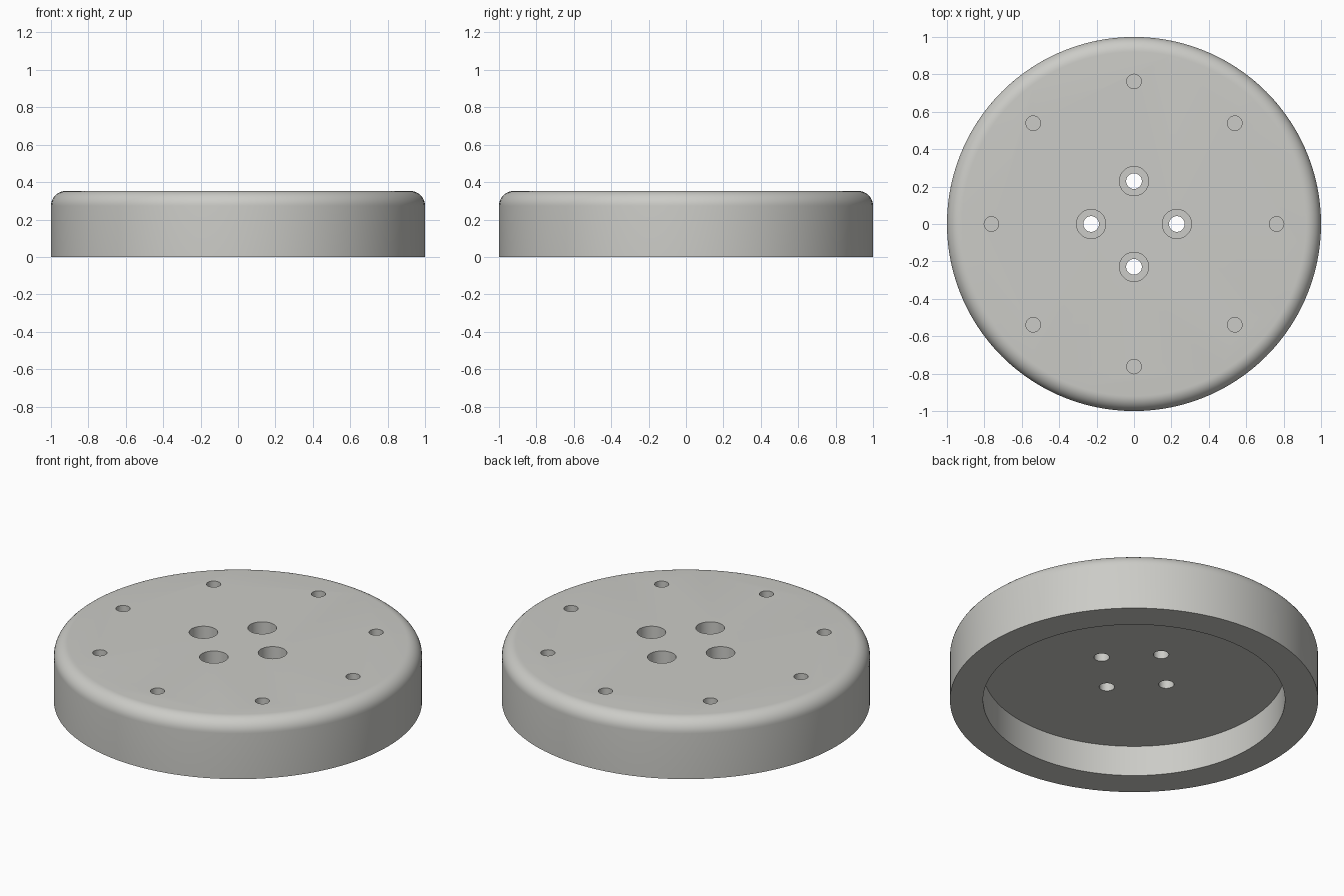
import bpy, bmesh, math

if "Cube" in bpy.data.objects:
    bpy.data.objects.remove(bpy.data.objects["Cube"])

HEIGHT = 0.353
FILLET = 0.08
RECESS_TOP = 0.183

grey = bpy.data.materials.new("light_grey")
grey.diffuse_color = (0.6, 0.6, 0.57, 1)
grey.use_nodes = True
grey.node_tree.nodes["Principled BSDF"].inputs["Base Color"].default_value = grey.diffuse_color


def lathe(name, profile, segments, centres=((0, 0),)):
    """Closed solid(s) of revolution; the profile starts and ends on the axis."""
    bm = bmesh.new()
    for cx, cy in centres:
        rings = []
        for r, z in profile:
            if r == 0:
                rings.append(None)
                continue
            rings.append([bm.verts.new((cx + r * math.cos(2 * math.pi * i / segments),
                                        cy + r * math.sin(2 * math.pi * i / segments), z))
                          for i in range(segments)])
        for a, b in zip(rings, rings[1:]):
            if a is None or b is None:
                bm.faces.new(a or b)
                continue
            for i in range(segments):
                j = (i + 1) % segments
                bm.faces.new((a[i], a[j], b[j], b[i]))
    bmesh.ops.recalc_face_normals(bm, faces=bm.faces)
    mesh = bpy.data.meshes.new(name)
    bm.to_mesh(mesh)
    bm.free()
    obj = bpy.data.objects.new(name, mesh)
    bpy.context.collection.objects.link(obj)
    return obj


def circle_points(radius, count):
    return [(radius * math.cos(2 * math.pi * i / count),
             radius * math.sin(2 * math.pi * i / count)) for i in range(count)]


# Disc body with a rounded top edge and a wide recess underneath
fillet = [(1 - FILLET + FILLET * math.cos(math.radians(a)),
           HEIGHT - FILLET + FILLET * math.sin(math.radians(a)))
          for a in range(0, 91, 9)]
body = lathe("disc_body",
             [(0, RECESS_TOP), (0.82, RECESS_TOP), (0.82, 0), (1, 0)]
             + fillet + [(0, HEIGHT)], 120)
body.data.materials.append(grey)

# Four counterbored through holes near the centre
bore_floor = HEIGHT - 0.11
bolt_cutter = lathe("bolt_hole_cutter",
                    [(0, 0.1), (0.042, 0.1), (0.042, bore_floor),
                     (0.078, bore_floor), (0.078, 0.5), (0, 0.5)],
                    40, circle_points(0.229, 4))

# Eight small blind holes near the rim
rim_cutter = lathe("rim_hole_cutter",
                   [(0, HEIGHT - 0.1), (0.039, HEIGHT - 0.1), (0.039, 0.5), (0, 0.5)],
                   32, circle_points(0.762, 8))

# Cut the holes, then discard the cutters
bpy.context.view_layer.objects.active = body
body.select_set(True)
for cutter in (bolt_cutter, rim_cutter):
    cutter.hide_render = True
    mod = body.modifiers.new("holes", 'BOOLEAN')
    mod.operation = 'DIFFERENCE'
    mod.solver = 'EXACT'
    mod.object = cutter
    bpy.ops.object.modifier_apply(modifier=mod.name)
    bpy.data.objects.remove(cutter)

bpy.ops.object.select_all(action='DESELECT')
body.select_set(True)
bpy.ops.object.shade_smooth_by_angle(angle=math.radians(30))
